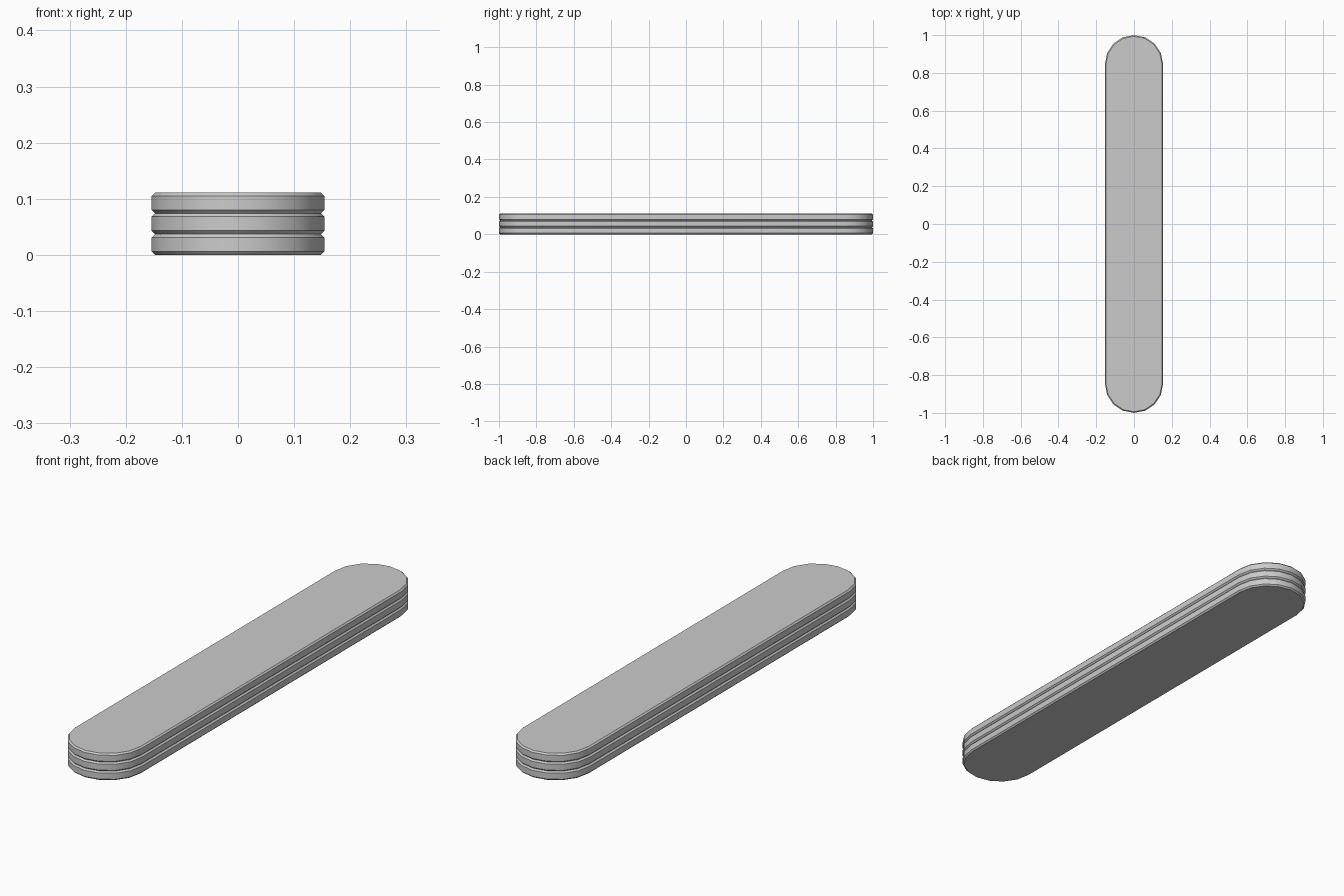
import bpy, bmesh, math

if "Cube" in bpy.data.objects:
    bpy.data.objects.remove(bpy.data.objects["Cube"])

R = 0.154        # half width and end radius
HALF = 1.0       # half length
H = 0.037        # height of one slat
C = 0.006        # edge chamfer
SEG = 8          # facets per rounded end


def outline(inset):
    # Stadium outline running along y
    r, s = R - inset, HALF - R
    pts = []
    for sign, start in ((1, 0), (-1, math.pi)):
        for i in range(SEG + 1):
            a = start + math.pi * i / SEG
            pts.append((r * math.cos(a), sign * s + r * math.sin(a)))
    return pts


def slat(name, z0):
    bm = bmesh.new()
    rings = [[bm.verts.new((x, y, z0 + z)) for x, y in outline(inset)]
             for inset, z in ((C, 0), (0, C), (0, H - C), (C, H))]
    n = len(rings[0])
    for lo, hi in zip(rings, rings[1:]):
        for i in range(n):
            j = (i + 1) % n
            bm.faces.new((lo[i], lo[j], hi[j], hi[i]))
    bm.faces.new(rings[0][::-1])
    bm.faces.new(rings[-1])
    me = bpy.data.meshes.new(name)
    bm.to_mesh(me)
    bm.free()
    ob = bpy.data.objects.new(name, me)
    bpy.context.collection.objects.link(ob)
    bpy.ops.object.select_all(action='DESELECT')
    ob.select_set(True)
    bpy.context.view_layer.objects.active = ob
    bpy.ops.object.shade_smooth_by_angle(angle=math.radians(30))


# Three stacked slats
for k, name in enumerate(("bottom_slat", "middle_slat", "top_slat")):
    slat(name, k * H)
